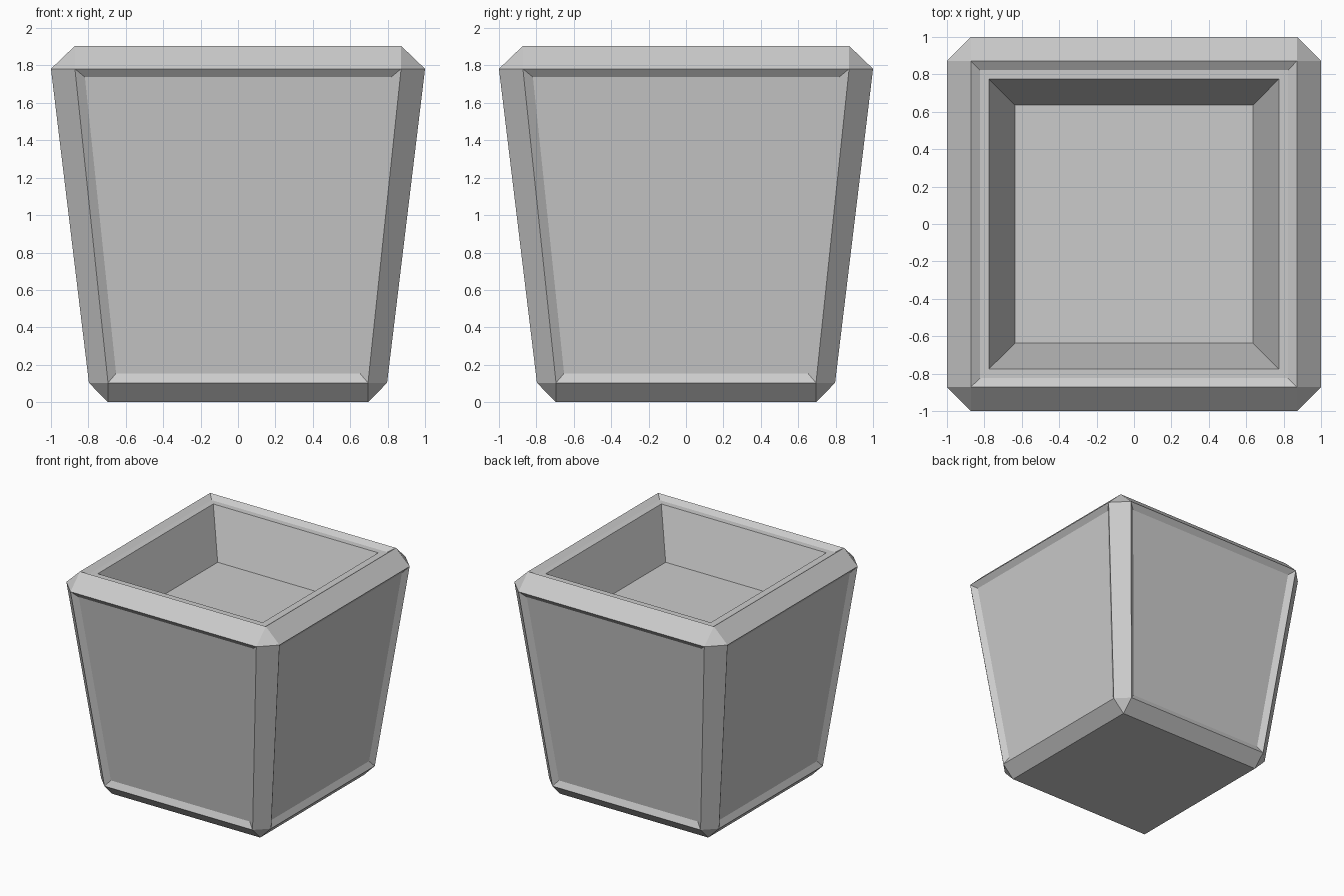
import bpy, bmesh

if "Cube" in bpy.data.objects:
    bpy.data.objects.remove(bpy.data.objects["Cube"])

bm = bmesh.new()

# Chamfered, tapered block: corner points mirrored into four quadrants
corner = [(0.695, 0.695, 0), (0.797, 0.695, 0.103), (0.695, 0.797, 0.103),
          (1.0, 0.872, 1.782), (0.872, 1.0, 1.782), (0.872, 0.872, 1.905)]
for sx in (-1, 1):
    for sy in (-1, 1):
        for x, y, z in corner:
            bm.verts.new((sx * x, sy * y, z))
bmesh.ops.convex_hull(bm, input=bm.verts[:])
bmesh.ops.dissolve_limit(bm, angle_limit=0.02, verts=bm.verts[:], edges=bm.edges[:])
bmesh.ops.recalc_face_normals(bm, faces=bm.faces[:])
bm.normal_update()


def inset(faces, thickness, depth):
    bmesh.ops.inset_individual(bm, faces=faces, thickness=thickness,
                               depth=depth, use_even_offset=True)
    bm.normal_update()


# Shallow recessed panels on the four sides and the top
big = [f for f in bm.faces if f.calc_area() > 1.5 and f.normal.z > -0.5]
top = max(big, key=lambda f: f.normal.z)
inset(big, 0.048, -0.03)

# Flat rim, then the tapered opening down to the floor
inset([top], 0.05, 0)
inset([top], 0.138, -0.405)

mesh = bpy.data.meshes.new("planter")
bm.to_mesh(mesh)
bm.free()
planter = bpy.data.objects.new("planter", mesh)
bpy.context.collection.objects.link(planter)
